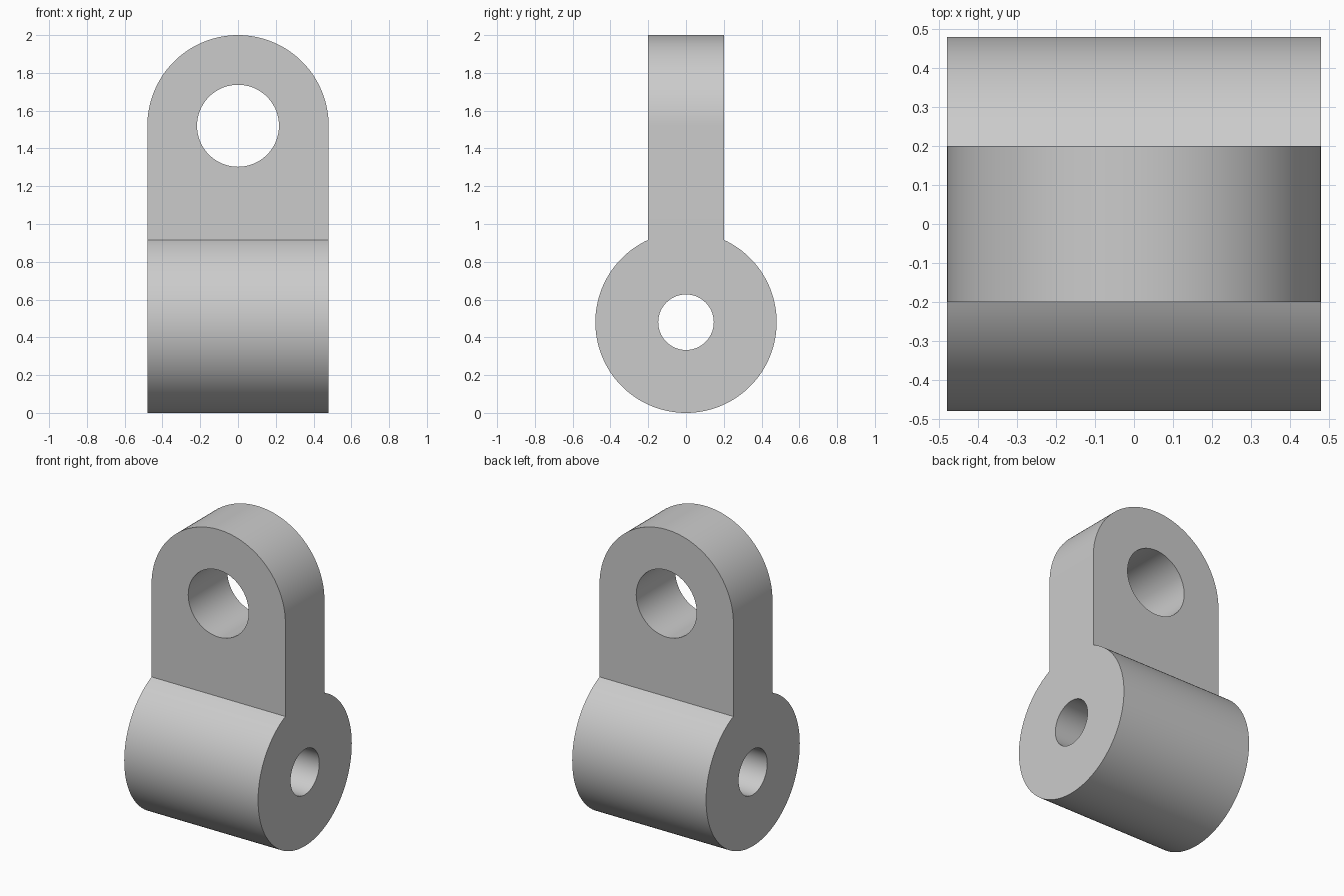
import bpy, bmesh, math
from mathutils import Vector

cube = bpy.data.objects.get("Cube")
if cube:
    bpy.data.objects.remove(cube, do_unlink=True)

R = 0.48           # barrel and tab radius
TAB = 0.2          # half thickness of the tab
TAB_Z = 2 - R      # centre of the tab eye

grey = bpy.data.materials.new("plain grey")
grey.use_nodes = True
colour = (0.6, 0.6, 0.6, 1)
grey.diffuse_color = colour
grey.node_tree.nodes["Principled BSDF"].inputs["Base Color"].default_value = colour


def arc(r, z, start, end, steps):
    """Points (u, z) on an arc, angles in radians."""
    angles = [start + (end - start) * i / steps for i in range(steps + 1)]
    return [(r * math.cos(a), z + r * math.sin(a)) for a in angles]


def extrude(name, outline, axis, half):
    """Solid from an outline in the plane across the x or y axis."""
    def place(u, z, d):
        return (d, u, z) if axis == "x" else (u, d, z)
    bm = bmesh.new()
    face = bm.faces.new([bm.verts.new(place(u, z, -half)) for u, z in outline])
    grown = bmesh.ops.extrude_face_region(bm, geom=[face])["geom"]
    bmesh.ops.translate(bm, vec=Vector(place(0, 0, 2 * half)),
                        verts=[v for v in grown if isinstance(v, bmesh.types.BMVert)])
    bmesh.ops.recalc_face_normals(bm, faces=bm.faces)
    mesh = bpy.data.meshes.new(name)
    bm.to_mesh(mesh)
    bm.free()
    mesh.materials.append(grey)
    obj = bpy.data.objects.new(name, mesh)
    bpy.context.collection.objects.link(obj)
    return obj


def circle(r, z):
    return arc(r, z, 0, math.tau, 96)[:-1]


# Keyhole side profile: round barrel with an upright tab
neck = math.acos(TAB / R)
keyhole = arc(R, R, math.pi - neck, math.tau + neck, 120) + [(TAB, 2.2), (-TAB, 2.2)]
bracket = extrude("eye_bracket", keyhole, "x", 0.7)

# Arched front outline and the two bores
arch = arc(R, TAB_Z, 0, math.pi, 72) + [(-R, -0.2), (R, -0.2)]
cutters = [
    (extrude("arch_cutter", arch, "y", 0.8), "INTERSECT"),
    (extrude("tab_bore_cutter", circle(0.217, TAB_Z), "y", 0.9), "DIFFERENCE"),
    (extrude("barrel_bore_cutter", circle(0.147, R), "x", 0.9), "DIFFERENCE"),
]

bpy.ops.object.select_all(action="DESELECT")
bpy.context.view_layer.objects.active = bracket
bracket.select_set(True)
for cutter, operation in cutters:
    mod = bracket.modifiers.new(cutter.name, "BOOLEAN")
    mod.object = cutter
    mod.operation = operation
    mod.solver = "EXACT"
    bpy.ops.object.modifier_apply(modifier=mod.name)
    bpy.data.objects.remove(cutter, do_unlink=True)

bpy.ops.object.shade_smooth_by_angle(angle=math.radians(30))
